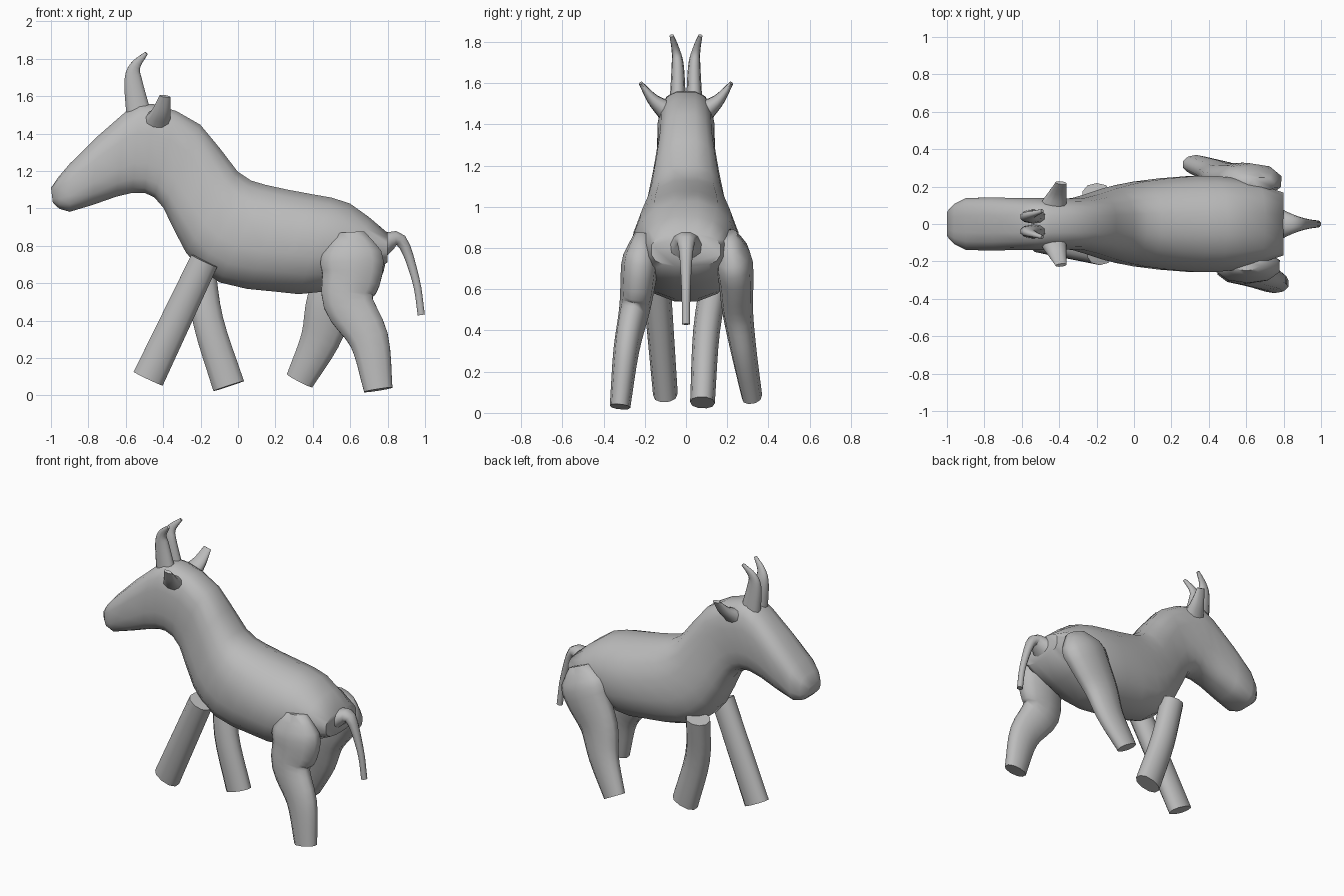
import bpy, bmesh, math
from mathutils import Vector

if "Cube" in bpy.data.objects:
    bpy.data.objects.remove(bpy.data.objects["Cube"], do_unlink=True)

colour = (.5, .5, .5, 1)
grey = bpy.data.materials.new("plain grey")
grey.use_nodes = True
grey.diffuse_color = colour
grey.node_tree.nodes["Principled BSDF"].inputs["Base Color"].default_value = colour


def spline(stations, steps):
    """Smooth curve through the stations, whatever values each one holds."""
    knots = [Vector(station) for station in stations]
    before = knots[0] * 2 - knots[1]
    after = knots[-1] * 2 - knots[-2]
    knots = [before, *knots, after]
    points = []
    for a, b, c, d in zip(knots, knots[1:], knots[2:], knots[3:]):
        for step in range(steps):
            t = step / steps
            slope_in, slope_out = (c - a) / 2, (d - b) / 2
            bend = (c - b) * 3 - slope_in * 2 - slope_out
            twist = (b - c) * 2 + slope_in + slope_out
            points.append(b + (slope_in + (bend + twist * t) * t) * t)
    return points + [knots[-2]]


def oval(centre, across, upward, sides, power=1):
    """Ring spanned by two half axes; a power below one makes it boxier."""
    ring = []
    for side in range(sides):
        angle = math.tau * (side + .5) / sides
        c, s = math.cos(angle), math.sin(angle)
        ring.append(centre + across * math.copysign(abs(c) ** power, c)
                    + upward * math.copysign(abs(s) ** power, s))
    return ring


def loft(name, rings):
    """Skin the rings, cap both ends and shade smooth except at sharp edges."""
    bm = bmesh.new()
    loops = [[bm.verts.new(point) for point in ring] for ring in rings]
    for lower, upper in zip(loops, loops[1:]):
        for i in range(len(lower)):
            bm.faces.new((lower[i - 1], lower[i], upper[i], upper[i - 1]))
    bm.faces.new(loops[0])
    bm.faces.new(loops[-1])
    bmesh.ops.recalc_face_normals(bm, faces=bm.faces)
    mesh = bpy.data.meshes.new(name)
    bm.to_mesh(mesh)
    bm.free()
    mesh.materials.append(grey)
    part = bpy.data.objects.new(name, mesh)
    bpy.context.collection.objects.link(part)
    bpy.ops.object.select_all(action="DESELECT")
    part.select_set(True)
    bpy.context.view_layer.objects.active = part
    bpy.ops.object.shade_smooth_by_angle(angle=math.radians(65))


def limb(name, path, depth, width, flat_axis="Y", blunt=1, ease=1):
    """Tapered tube; depth and width are (start, end) half sizes.

    The width runs along flat_axis, and blunt below one rounds off the start.
    """
    points = spline(path, steps=4)
    axis = Vector((flat_axis == "X", flat_axis == "Y", 0))
    last = len(points) - 1
    rings = []
    for i, point in enumerate(points):
        t = i / last
        along = (points[min(i + 1, last)] - points[max(i - 1, 0)]).normalized()
        side = (axis - along * axis.dot(along)).normalized()
        fade = (1 - t) ** ease
        swell = min(1, blunt + 4 * t)
        half_depth = (depth[1] + (depth[0] - depth[1]) * fade) * swell
        half_width = (width[1] + (width[0] - width[1]) * fade) * swell
        rings.append(oval(point, along.cross(side) * half_depth,
                          side * half_width, sides=10, power=.9))
    loft(name, rings)


# Head, neck and trunk: top x and z, bottom x and z, half width
trunk = [
    (-1, 1.11, -.99, 1.03, .07),
    (-.9, 1.24, -.9, .98, .14),
    (-.6, 1.52, -.65, 1.06, .14),
    (-.45, 1.56, -.5, 1.08, .14),
    (-.2, 1.45, -.4, 1, .14),
    (0, 1.2, -.28, .76, .19),
    (.15, 1.13, -.1, .6, .23),
    (.4, 1.08, .2, .55, .26),
    (.6, 1.03, .45, .55, .25),
    (.8, .87, .8, .71, .17),
]
body_rings = []
for top_x, top_z, low_x, low_z, half in spline(trunk, steps=2):
    top, low = Vector((top_x, 0, top_z)), Vector((low_x, 0, low_z))
    # The slim head and neck are boxier than the round trunk
    body_rings.append(oval((top + low) / 2, Vector((0, half, 0)),
                           (top - low) / 2, sides=16, power=.4 + 2 * half))
loft("body", body_rings)

# Front legs in mid stride
front = dict(depth=(.08, .09), width=(.07, .06))
limb("right_front_leg", [(-.18, -.15, .72), (-.48, -.1, .09)], **front)
limb("left_front_leg",
     [(-.2, .15, .7), (-.16, .1, .4), (-.05, .08, .05)], **front)

# Hind legs with heavy rounded thighs and bent knees
hind = dict(depth=(.2, .08), width=(.1, .05), blunt=.4)
limb("right_hind_leg",
     [(.6, -.21, .87), (.61, -.23, .66), (.59, -.25, .5),
      (.7, -.29, .3), (.75, -.32, .03)], **hind)
limb("left_hind_leg",
     [(.68, .21, .86), (.6, .24, .68), (.5, .25, .5),
      (.44, .28, .3), (.33, .32, .08)], **hind)

# Tail
limb("tail", [(.76, 0, .8), (.87, 0, .83), (.95, 0, .62), (.98, 0, .43)],
     depth=(.07, .02), width=(.1, .02), ease=3)

# Horns and ears, one of each per side
for label, s in (("left", 1), ("right", -1)):
    limb(label + "_horn",
         [(-.53, s * .04, 1.5), (-.56, s * .04, 1.68),
          (-.55, s * .05, 1.76), (-.49, s * .07, 1.83)],
         depth=(.07, .01), width=(.04, .01))
    limb(label + "_ear",
         [(-.43, s * .1, 1.47), (-.41, s * .16, 1.52), (-.39, s * .22, 1.6)],
         depth=(.05, .01), width=(.07, .03), flat_axis="X")
